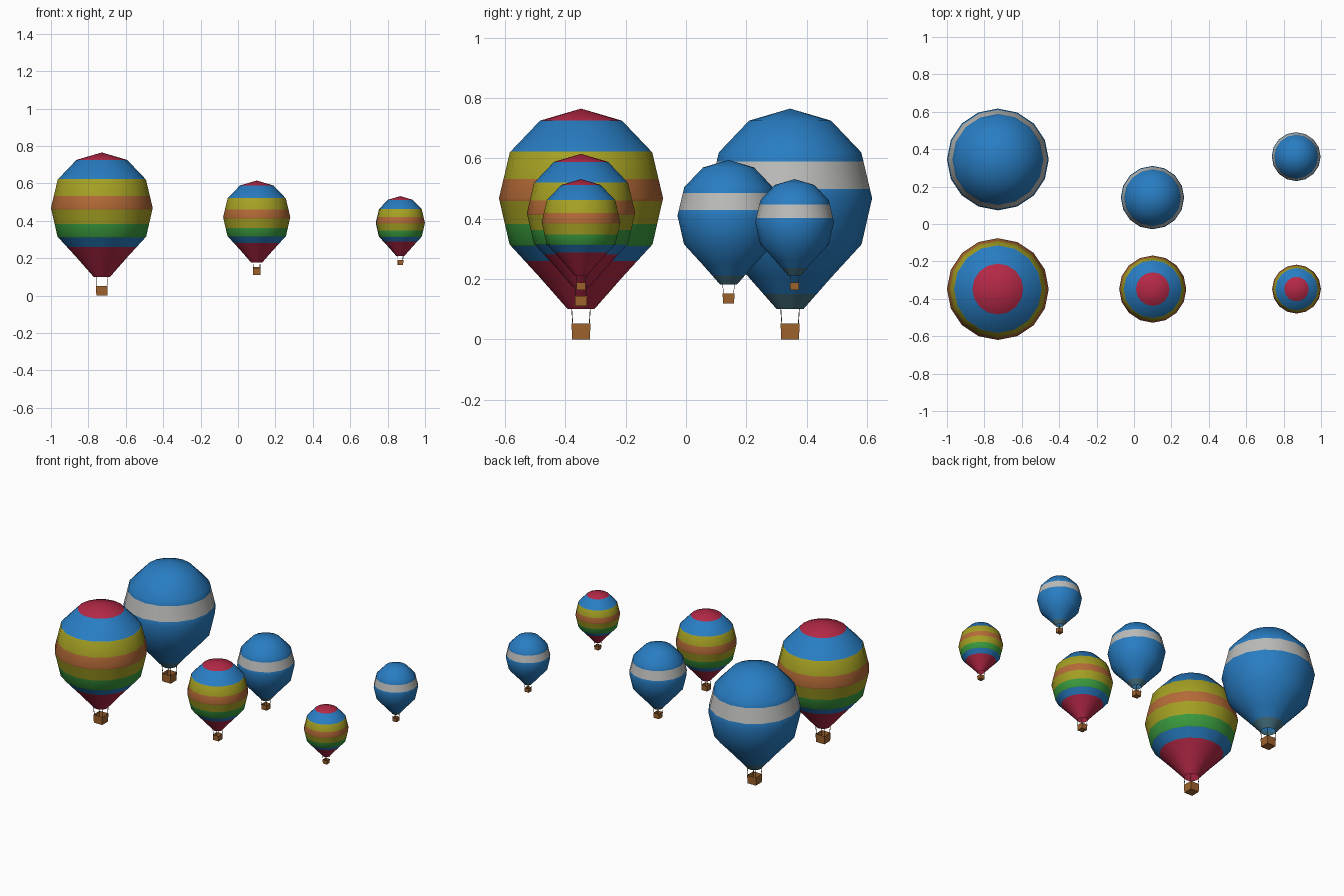
import bpy, bmesh, math
from mathutils import Vector

if "Cube" in bpy.data.objects:
    bpy.data.objects.remove(bpy.data.objects["Cube"])


def material(name, rgb):
    m = bpy.data.materials.new(name)
    lin = [(c / 255 / 12.92) if c < 10 else ((c / 255 + 0.055) / 1.055) ** 2.4 for c in rgb]
    m.diffuse_color = (*lin, 1)
    m.use_nodes = True
    m.node_tree.nodes["Principled BSDF"].inputs["Base Color"].default_value = m.diffuse_color
    return m


RED = material("crimson", (180, 40, 70))
BLUE = material("blue", (40, 125, 195))
YELLOW = material("olive yellow", (165, 160, 35))
ORANGE = material("orange", (180, 106, 55))
GREEN = material("green", (58, 155, 62))
GREY = material("light grey", (188, 188, 186))
TEAL = material("dull teal", (68, 112, 128))
BROWN = material("basket brown", (160, 100, 46))
ROPE = material("dark rope", (70, 60, 52))

SIDES = 16
# Envelope outline (radius, height), top to mouth
PROFILE = [(0, .765), (.136, .725), (.236, .620), (.272, .468),
           (.237, .315), (.138, .207), (.044, .10)]
# Colour bands: (lower height, material), top to mouth
RAINBOW = [(.725, RED), (.622, BLUE), (.532, YELLOW), (.459, ORANGE),
           (.382, YELLOW), (.310, GREEN), (.260, BLUE), (0, RED)]
PLAIN = [(.589, BLUE), (.498, GREY), (.150, BLUE), (0, TEAL)]


def add_object(name, bm, mats, loc, scale):
    me = bpy.data.meshes.new(name)
    bm.to_mesh(me)
    bm.free()
    for m in mats:
        me.materials.append(m)
    ob = bpy.data.objects.new(name, me)
    ob.location = loc
    ob.scale = (scale,) * 3
    bpy.context.collection.objects.link(ob)
    return ob


def radius_at(z):
    for (r1, z1), (r2, z2) in zip(PROFILE, PROFILE[1:]):
        if z2 <= z <= z1:
            return r1 + (r2 - r1) * (z1 - z) / (z1 - z2)
    return PROFILE[-1][0]


def envelope(name, bands, loc, scale):
    # Rings at the outline points and at every colour change
    heights = [p[1] for p in PROFILE[1:]]
    for z, _ in bands[:-1]:
        if all(abs(z - h) > .001 for h in heights):
            heights.append(z)
    heights.sort(reverse=True)
    mats = list(dict.fromkeys(m for _, m in bands))
    bm = bmesh.new()
    rings = []
    for z in heights:
        r = radius_at(z)
        rings.append([bm.verts.new((r * math.cos(2 * math.pi * i / SIDES),
                                    r * math.sin(2 * math.pi * i / SIDES), z))
                      for i in range(SIDES)])
    crown = bm.verts.new((0, 0, PROFILE[0][1]))
    for i in range(SIDES):
        j = (i + 1) % SIDES
        bm.faces.new((crown, rings[0][i], rings[0][j]))
        for a, b in zip(rings, rings[1:]):
            bm.faces.new((a[i], b[i], b[j], a[j]))
    for f in bm.faces:
        f.smooth = True
        zs = [v.co.z for v in f.verts]
        mid = (max(zs) + min(zs)) / 2
        f.material_index = mats.index(next(m for low, m in bands if mid > low))
    add_object(name, bm, mats, loc, scale)


def basket(name, loc, scale):
    # Open box with thin walls
    bm = bmesh.new()
    bmesh.ops.create_cube(bm, size=1)
    for v in bm.verts:
        w = .063 if v.co.z > 0 else .059
        v.co = Vector((v.co.x * w, v.co.y * w, (v.co.z + .5) * .052))
    bm.normal_update()
    top = [f for f in bm.faces if f.normal.z > .9]
    bmesh.ops.inset_region(bm, faces=top, thickness=.005)
    for v in top[0].verts:
        v.co.z -= .035
    add_object(name, bm, [BROWN], loc, scale)


def ropes(name, loc, scale):
    # Four thin ropes between basket corners and mouth
    bm = bmesh.new()
    t = .0013
    for sx in (-1, 1):
        for sy in (-1, 1):
            ends = []
            for c, z in ((.027, .045), (.031, .103)):
                ends.append([bm.verts.new((sx * c + dx * t, sy * c + dy * t, z))
                             for dx, dy in ((-1, -1), (1, -1), (1, 1), (-1, 1))])
            for i in range(4):
                j = (i + 1) % 4
                bm.faces.new((ends[0][i], ends[0][j], ends[1][j], ends[1][i]))
    add_object(name, bm, [ROPE], loc, scale)


# Six balloons: label, bands, base position, scale
BALLOONS = [
    ("large_striped", RAINBOW, (-.728, -.348, 0), 1),
    ("medium_striped", RAINBOW, (.10, -.348, .11), .66),
    ("small_striped", RAINBOW, (.869, -.348, .164), .48),
    ("large_blue", PLAIN, (-.728, .345, 0), 1),
    ("medium_blue", PLAIN, (.099, .141, .119), .622),
    ("small_blue", PLAIN, (.867, .360, .164), .48),
]
for label, bands, loc, s in BALLOONS:
    envelope(label + "_envelope", bands, loc, s)
    basket(label + "_basket", loc, s)
    ropes(label + "_ropes", loc, s)
